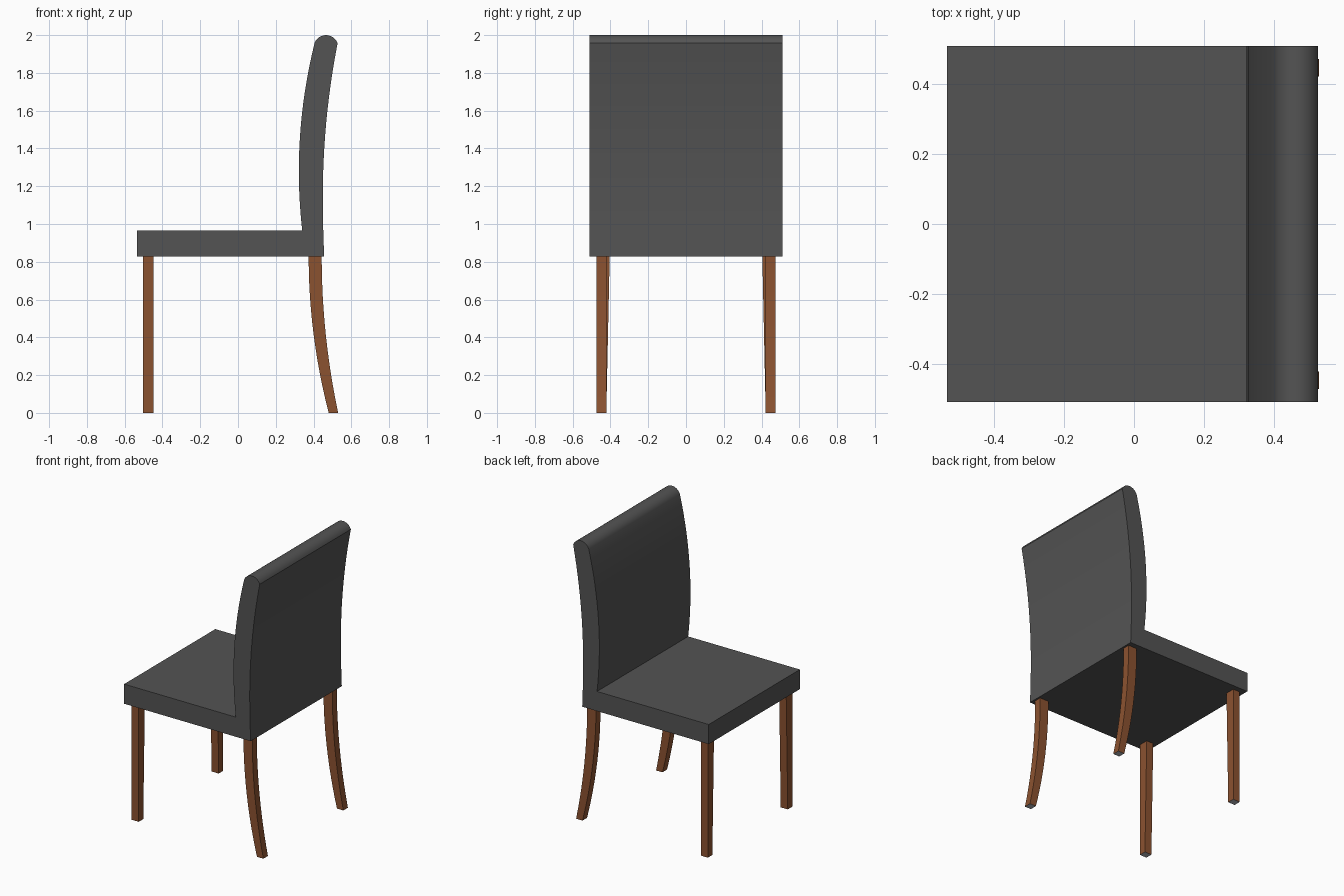
import bpy, bmesh, math
from math import radians, sin, cos

if "Cube" in bpy.data.objects:
    bpy.data.objects.remove(bpy.data.objects["Cube"])


def material(name, rgb):
    m = bpy.data.materials.new(name)
    m.diffuse_color = (*rgb, 1)
    m.use_nodes = True
    m.node_tree.nodes["Principled BSDF"].inputs["Base Color"].default_value = m.diffuse_color
    return m


FABRIC = material("charcoal upholstery", (0.088, 0.088, 0.088))
WOOD = material("brown wood", (0.26, 0.085, 0.03))
GLIDE = material("grey glide", (0.45, 0.47, 0.5))


def finish(name, bm, mats, angle=20):
    bmesh.ops.recalc_face_normals(bm, faces=bm.faces)
    me = bpy.data.meshes.new(name)
    bm.to_mesh(me)
    bm.free()
    ob = bpy.data.objects.new(name, me)
    bpy.context.collection.objects.link(ob)
    for m in mats:
        me.materials.append(m)
    bpy.ops.object.select_all(action='DESELECT')
    ob.select_set(True)
    bpy.context.view_layer.objects.active = ob
    bpy.ops.object.shade_smooth_by_angle(angle=radians(angle))
    return ob


# Upholstered seat and back: one side profile extruded across the width
def back_front_x(z):
    return 0.322 + (z - 1.281) ** 2 / 5.5


def back_rear_x(z):
    return 0.449 + (z - 1.15) ** 2 * (0.12 if z > 1.15 else 0.07)


N = 16
profile = [(-0.535, 0.827), (-0.535, 0.966)]
for i in range(N + 1):
    z = 0.966 + (1.957 - 0.966) * i / N
    profile.append((back_front_x(z), z))
R, HALF = 0.0648, 70.3
for i in range(1, 12):
    a = radians(-HALF + 2 * HALF * i / 12)
    profile.append((0.466 + R * sin(a), 2 - R + R * cos(a)))
for i in range(N + 1):
    z = 1.957 + (0.827 - 1.957) * i / N
    profile.append((back_rear_x(z), z))

W = 0.51
bm = bmesh.new()
face = bm.faces.new([bm.verts.new((x, -W, z)) for x, z in profile])
ext = bmesh.ops.extrude_face_region(bm, geom=[face])
bmesh.ops.translate(bm, vec=(0, 2 * W, 0),
                    verts=[v for v in ext["geom"] if isinstance(v, bmesh.types.BMVert)])
finish("upholstered_seat_and_back", bm, [FABRIC])


# Legs: rectangular rings lofted downwards; section(t) gives x0, x1, inner y
def leg(name, section, steps, side):
    bm = bmesh.new()
    rings = []
    for i in range(steps + 1):
        t = i / steps
        x0, x1, yi = section(t)
        z = 0.828 * (1 - t)
        rings.append([bm.verts.new((x, side * y, z)) for x, y in
                      ((x0, yi), (x1, yi), (x1, 0.473), (x0, 0.473))])
    for a, b in zip(rings, rings[1:]):
        for k in range(4):
            j = (k + 1) % 4
            bm.faces.new((a[k], a[j], b[j], b[k]))
    bm.faces.new(rings[0])
    bm.faces.new(rings[-1]).material_index = 1  # grey underside
    finish(name, bm, [WOOD, GLIDE])


def front_section(t):
    return -0.502, -0.447, 0.404 + 0.018 * t


def rear_section(t):
    return 0.374 + 0.106 * t * t, 0.443 + 0.087 * t * t, 0.422


for side, label in ((-1, "near"), (1, "far")):
    leg("straight_leg_" + label, front_section, 1, side)
    leg("curved_leg_" + label, rear_section, 12, side)
